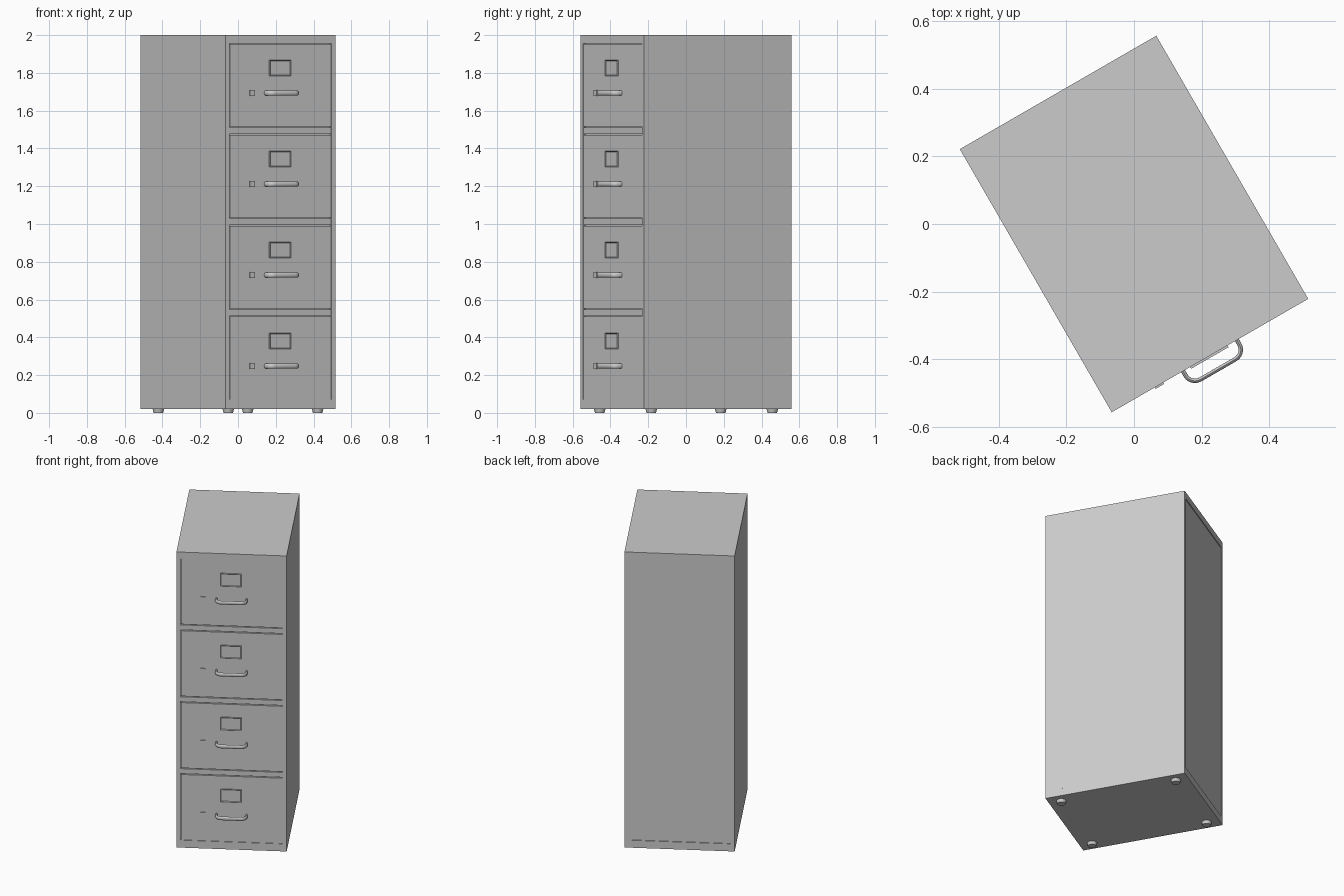
import bpy, bmesh, math
from mathutils import Matrix, Vector

if "Cube" in bpy.data.objects:
    bpy.data.objects.remove(bpy.data.objects["Cube"])

# Cabinet is built square to the axes, then turned 30 degrees about z
TURN = Matrix.Rotation(math.radians(30), 4, 'Z')
W, D = 0.336, 0.45          # half width, half depth

grey = bpy.data.materials.new("steel_grey")
grey.diffuse_color = (0.6, 0.6, 0.6, 1)
grey.use_nodes = True
grey.node_tree.nodes["Principled BSDF"].inputs["Base Color"].default_value = grey.diffuse_color


def finish(name, bm, smooth=False):
    bmesh.ops.recalc_face_normals(bm, faces=bm.faces)
    bm.transform(TURN)
    me = bpy.data.meshes.new(name)
    bm.to_mesh(me)
    bm.free()
    me.materials.append(grey)
    ob = bpy.data.objects.new(name, me)
    bpy.context.collection.objects.link(ob)
    if smooth:
        bpy.context.view_layer.objects.active = ob
        ob.select_set(True)
        bpy.ops.object.shade_smooth_by_angle(angle=math.radians(40))
        ob.select_set(False)
    return ob


def box_bm(x0, x1, y0, y1, z0, z1):
    bm = bmesh.new()
    m = (Matrix.Translation(((x0 + x1) / 2, (y0 + y1) / 2, (z0 + z1) / 2))
         @ Matrix.Diagonal((x1 - x0, y1 - y0, z1 - z0, 1)))
    bmesh.ops.create_cube(bm, size=1, matrix=m)
    return bm


def box(name, *dims):
    return finish(name, box_bm(*dims))


def label_holder(name, z):
    # raised frame with a recessed card face
    bm = box_bm(-0.068, 0.060, -0.456, -0.440, z - 0.042, z + 0.042)
    bm.normal_update()
    front = [f for f in bm.faces if f.normal.y < -0.9]
    bmesh.ops.inset_region(bm, faces=front, thickness=0.006)
    bmesh.ops.translate(bm, verts=front[0].verts, vec=(0, 0.004, 0))
    finish(name, bm)


def handle(name, z):
    # U shaped pull: oval section swept along a rounded path
    hx, out, r = 0.092, 0.497, 0.032
    path = [(-hx, -0.44)]
    for cx, a0 in ((-hx + r, 180), (hx - r, 270)):
        for i in range(7):
            a = math.radians(a0 + i * 15)
            path.append((cx + r * math.cos(a), -out + r + r * math.sin(a)))
    path.append((hx, -0.44))
    bm = bmesh.new()
    rings = []
    for i, p in enumerate(path):
        a, b = path[max(i - 1, 0)], path[min(i + 1, len(path) - 1)]
        t = Vector((b[0] - a[0], b[1] - a[1])).normalized()
        ring = []
        for k in range(12):
            s = math.tau * k / 12
            n = 0.0065 * math.cos(s)
            ring.append(bm.verts.new((p[0] - t.y * n, p[1] + t.x * n,
                                      z + 0.0125 * math.sin(s))))
        rings.append(ring)
    for r0, r1 in zip(rings, rings[1:]):
        for k in range(12):
            j = (k + 1) % 12
            bm.faces.new((r0[k], r0[j], r1[j], r1[k]))
    bm.faces.new(rings[0])
    bm.faces.new(rings[-1])
    finish(name, bm, True)


# Carcass
box("top_panel", -W, W, -D, D, 1.955, 2.0)
box("base_panel", -W, W, -D, D, 0.02, 0.07)
for s, n in ((-1, "left"), (1, "right")):
    a, b = sorted((s * W, s * 0.312))
    box(n + "_side", a, b, -D, D, 0.07, 1.955)
box("inner_body_and_back", -0.312, 0.312, -0.435, 0.445, 0.07, 1.955)

# Drawers with fittings, and rails between them
PITCH = 0.4817
for i in range(4):
    z = 0.07 + i * PITCH
    n = str(i + 1)
    box("drawer_" + n, -0.309, 0.309, -0.448, -0.43, z + 0.001, z + 0.439)
    if i < 3:
        box("rail_" + n, -0.312, 0.312, -0.446, -0.43, z + 0.444, z + 0.477)
    label_holder("label_holder_" + n, z + 0.311)
    handle("handle_" + n, z + 0.178)
    box("lock_" + n, -0.189, -0.159, -0.455, -0.44, z + 0.163, z + 0.193)

# Feet
for sx in (-1, 1):
    for sy in (-1, 1):
        bm = bmesh.new()
        bmesh.ops.create_cone(bm, cap_ends=True, segments=24, radius1=0.025,
                              radius2=0.031, depth=0.022,
                              matrix=Matrix.Translation((sx * 0.273, sy * 0.37, 0.011)))
        finish("foot", bm, True)
